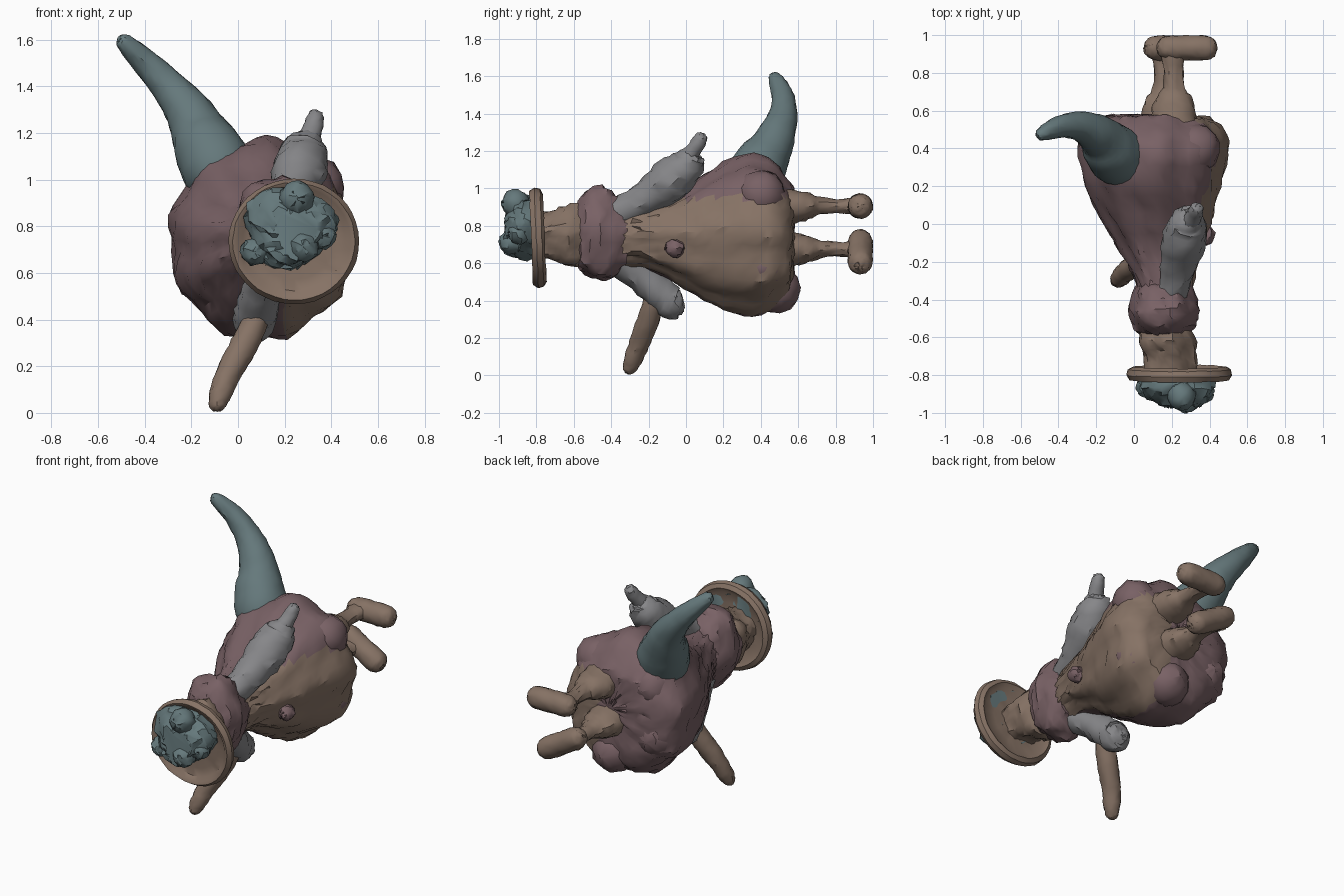
import bpy, bmesh, math, random
from mathutils import Vector

random.seed(4)
MATS = {}
COLORS = {"maroon": (0.19, 0.12, 0.13), "brown": (0.24, 0.17, 0.13),
          "teal": (0.13, 0.19, 0.20), "pale": (0.24, 0.24, 0.25)}


def material(key):
    if key not in MATS:
        MATS[key] = bpy.data.materials.new(key)
        MATS[key].diffuse_color = (*COLORS[key], 1)
    return MATS[key]


def skin(name, rings, color, rough=0.0, angle=35):
    """Join rings of points into a closed skin, with a little surface roughness."""
    bm = bmesh.new()
    loops = []
    for ring in rings:
        loops.append([bm.verts.new(p + Vector([random.uniform(-rough, rough) for _ in range(3)]))
                      for p in ring])
    n = len(loops[0])
    for a, b in zip(loops, loops[1:]):
        for i in range(n):
            bm.faces.new((a[i], a[(i + 1) % n], b[(i + 1) % n], b[i]))
    bm.faces.new(loops[0][::-1])
    bm.faces.new(loops[-1])
    bmesh.ops.recalc_face_normals(bm, faces=bm.faces)
    mesh = bpy.data.meshes.new(name)
    bm.to_mesh(mesh)
    bm.free()
    mesh.materials.append(material(color))
    ob = bpy.data.objects.new(name, mesh)
    bpy.context.collection.objects.link(ob)
    bpy.ops.object.select_all(action='DESELECT')
    ob.select_set(True)
    bpy.context.view_layer.objects.active = ob
    bpy.ops.object.shade_smooth_by_angle(angle=math.radians(angle))
    return ob


def resample(keys, steps):
    """Smooth in-between values for a list of key tuples."""
    out = []
    for i in range(len(keys) - 1):
        p = [keys[max(i - 1, 0)], keys[i], keys[i + 1], keys[min(i + 2, len(keys) - 1)]]
        for s in range(steps):
            t = s / steps
            out.append([0.5 * (2 * b + (c - a) * t + (2 * a - 5 * b + 4 * c - d) * t * t
                               + (3 * b - a - 3 * c + d) * t ** 3) for a, b, c, d in zip(*p)])
    return out + [list(keys[-1])]


def stack(name, keys, color, steps=3, sides=32, folds=0, depth=0.0, rough=0.006):
    """Elliptic sections along y; keys are (y, x, z, x radius, z radius)."""
    rings = []
    for y, cx, cz, rx, rz in resample(keys, steps):
        ring = []
        for i in range(sides):
            a = math.tau * i / sides
            k = 1 + depth * math.sin(folds * a + 0.6)
            ring.append(Vector((cx + rx * k * math.cos(a), y, cz + rz * k * math.sin(a))))
        rings.append(ring)
    return skin(name, rings, color, rough)


def tube(name, keys, color, steps=4, sides=14, rough=0.003):
    """Tapered tube along a path; keys are (x, y, z, radius)."""
    pts = resample(keys, steps)
    pos = [Vector(p[:3]) for p in pts]
    rings = []
    for i, c in enumerate(pos):
        d = (pos[min(i + 1, len(pos) - 1)] - pos[max(i - 1, 0)]).normalized()
        u = d.cross(Vector((0.3, 1, 0.1))).normalized()
        v = d.cross(u)
        r = max(pts[i][3], 0.004)
        rings.append([c + r * (math.cos(math.tau * k / sides) * u + math.sin(math.tau * k / sides) * v)
                      for k in range(sides)])
    return skin(name, rings, color, rough)


def lump(name, x, y, z, r, color):
    """Small rounded lump."""
    arc = [0.1 + k * 0.42 for k in range(8)]
    stack(name, [(y + r * math.cos(t), x, z, r * math.sin(t), r * math.sin(t)) for t in arc],
          color, steps=1, sides=14)


# Flared gown with a brown front panel
gown = stack("gown", [(-0.38, 0.16, 0.75, 0.13, 0.17), (-0.24, 0.155, 0.745, 0.175, 0.165),
                      (-0.10, 0.135, 0.735, 0.235, 0.215), (0.05, 0.11, 0.73, 0.30, 0.30),
                      (0.20, 0.10, 0.74, 0.35, 0.39), (0.36, 0.10, 0.745, 0.39, 0.43),
                      (0.47, 0.10, 0.74, 0.385, 0.39), (0.55, 0.11, 0.72, 0.31, 0.31),
                      (0.575, 0.13, 0.75, 0.18, 0.22), (0.57, 0.14, 0.76, 0.03, 0.03)],
             "maroon", sides=54, folds=9, depth=0.03, rough=0.009)
gown.data.materials.append(material("brown"))
for f in gown.data.polygons:
    if f.center.x > 0.2 and f.center.z < 0.95:
        f.material_index = 1

# Shoulders and head
stack("shoulders", [(-0.60, 0.16, 0.75, 0.08, 0.12), (-0.56, 0.16, 0.76, 0.15, 0.20),
                    (-0.48, 0.16, 0.765, 0.18, 0.25), (-0.40, 0.16, 0.75, 0.17, 0.23),
                    (-0.32, 0.16, 0.75, 0.14, 0.17)], "maroon", folds=6, depth=0.04, rough=0.01)
stack("head", [(-0.79, 0.19, 0.74, 0.13, 0.12), (-0.70, 0.19, 0.745, 0.135, 0.13),
               (-0.62, 0.175, 0.745, 0.15, 0.165), (-0.54, 0.17, 0.75, 0.12, 0.15)],
      "brown", folds=5, depth=0.06, rough=0.009)

# Hat brim with a rolled edge
profile = [(-0.80, 0.01), (-0.79, 0.17), (-0.80, 0.22), (-0.822, 0.243), (-0.828, 0.262),
           (-0.80, 0.28), (-0.77, 0.272), (-0.755, 0.247), (-0.772, 0.22), (-0.778, 0.15), (-0.775, 0.01)]
rim = [[Vector((0.24 + r * math.cos(a), y - 0.04 * r * math.sin(a), 0.735 + 0.96 * r * math.sin(a)))
        for a in [math.tau * i / 40 for i in range(40)]] for y, r in profile]
skin("hat_brim", rim, "brown", 0.002)

# Lumpy hat crown with ornaments
stack("hat_crown", [(-0.78, 0.22, 0.79, 0.18, 0.16), (-0.86, 0.22, 0.80, 0.19, 0.165),
                    (-0.92, 0.23, 0.79, 0.16, 0.14), (-0.965, 0.25, 0.77, 0.09, 0.10)],
      "teal", folds=3, depth=0.10, rough=0.013)
for i, (x, y, z, r) in enumerate([(0.25, -0.91, 0.92, 0.075), (0.28, -0.935, 0.71, 0.065),
                                  (0.07, -0.86, 0.69, 0.06), (0.36, -0.89, 0.76, 0.06)]):
    lump(f"hat_ornament_{i + 1}", x, y, z, r, "teal")

# Curved tail
tube("tail", [(0.0, 0.36, 0.92, 0.08), (-0.07, 0.35, 1.02, 0.15), (-0.13, 0.40, 1.13, 0.145),
              (-0.17, 0.45, 1.21, 0.12), (-0.22, 0.49, 1.30, 0.098), (-0.30, 0.52, 1.40, 0.075),
              (-0.395, 0.515, 1.50, 0.058), (-0.49, 0.475, 1.59, 0.035), (-0.51, 0.465, 1.605, 0.01)],
     "teal", sides=20)

# Upper arm: sleeve and hand
tube("upper_sleeve", [(0.20, -0.38, 0.86, 0.08), (0.23, -0.24, 0.93, 0.09), (0.26, -0.10, 1.03, 0.115),
                      (0.285, 0.00, 1.12, 0.10), (0.30, 0.03, 1.18, 0.06), (0.30, 0.04, 1.20, 0.01)],
     "pale", rough=0.008)
tube("upper_hand", [(0.29, -0.01, 1.14, 0.05), (0.32, 0.05, 1.22, 0.042),
                    (0.335, 0.085, 1.275, 0.034), (0.34, 0.095, 1.29, 0.01)], "pale")

# Lower arm: sleeve and hand
tube("lower_sleeve", [(0.15, -0.40, 0.64, 0.08), (0.11, -0.27, 0.55, 0.08), (0.08, -0.15, 0.45, 0.09),
                      (0.07, -0.08, 0.39, 0.09), (0.07, -0.03, 0.38, 0.065), (0.07, -0.01, 0.38, 0.01)],
     "pale", rough=0.006)
tube("lower_hand", [(0.09, -0.15, 0.46, 0.055), (0.06, -0.18, 0.36, 0.058), (0.01, -0.215, 0.26, 0.06),
                    (-0.04, -0.25, 0.17, 0.055), (-0.075, -0.285, 0.08, 0.048),
                    (-0.092, -0.305, 0.025, 0.032), (-0.095, -0.31, 0.008, 0.008)], "brown")

# Legs with long rounded feet: x, z of the leg and heel and toe positions
for side, x, z, heel, toe in (("upper", 0.21, 0.905, (0.19, 0.905), (0.37, 0.905)),
                              ("lower", 0.16, 0.675, (0.12, 0.715), (0.30, 0.61))):
    stack(f"{side}_leg", [(0.46, x, z, 0.13, 0.12), (0.58, x, z, 0.12, 0.09), (0.66, x, z, 0.10, 0.07),
                          (0.72, x, z, 0.06, 0.045), (0.84, x, z, 0.055, 0.038),
                          (0.92, x, z, 0.08, 0.05)], "brown", sides=16)
    a, b = Vector((heel[0], 0.932, heel[1])), Vector((toe[0], 0.932, toe[1]))
    d = (b - a).normalized()
    tube(f"{side}_foot", [(*(p + d * o), r) for p, o, r in
                          ((a, -0.07, 0.008), (a, -0.055, 0.042), (a, -0.01, 0.064), (a.lerp(b, 0.5), 0, 0.066),
                           (b, 0.01, 0.066), (b, 0.055, 0.045), (b, 0.07, 0.008))], "brown", sides=20)

# Lumpy hem folds and waist bow
for i, (x, y, z, r) in enumerate([(0.16, 0.48, 0.46, 0.13), (0.35, 0.42, 0.58, 0.11), (0.33, 0.40, 0.97, 0.13),
                                  (-0.12, 0.44, 0.62, 0.14), (-0.08, 0.44, 0.92, 0.13), (0.38, -0.06, 0.68, 0.05)]):
    lump(f"gown_fold_{i + 1}", x, y, z, r, "maroon")
